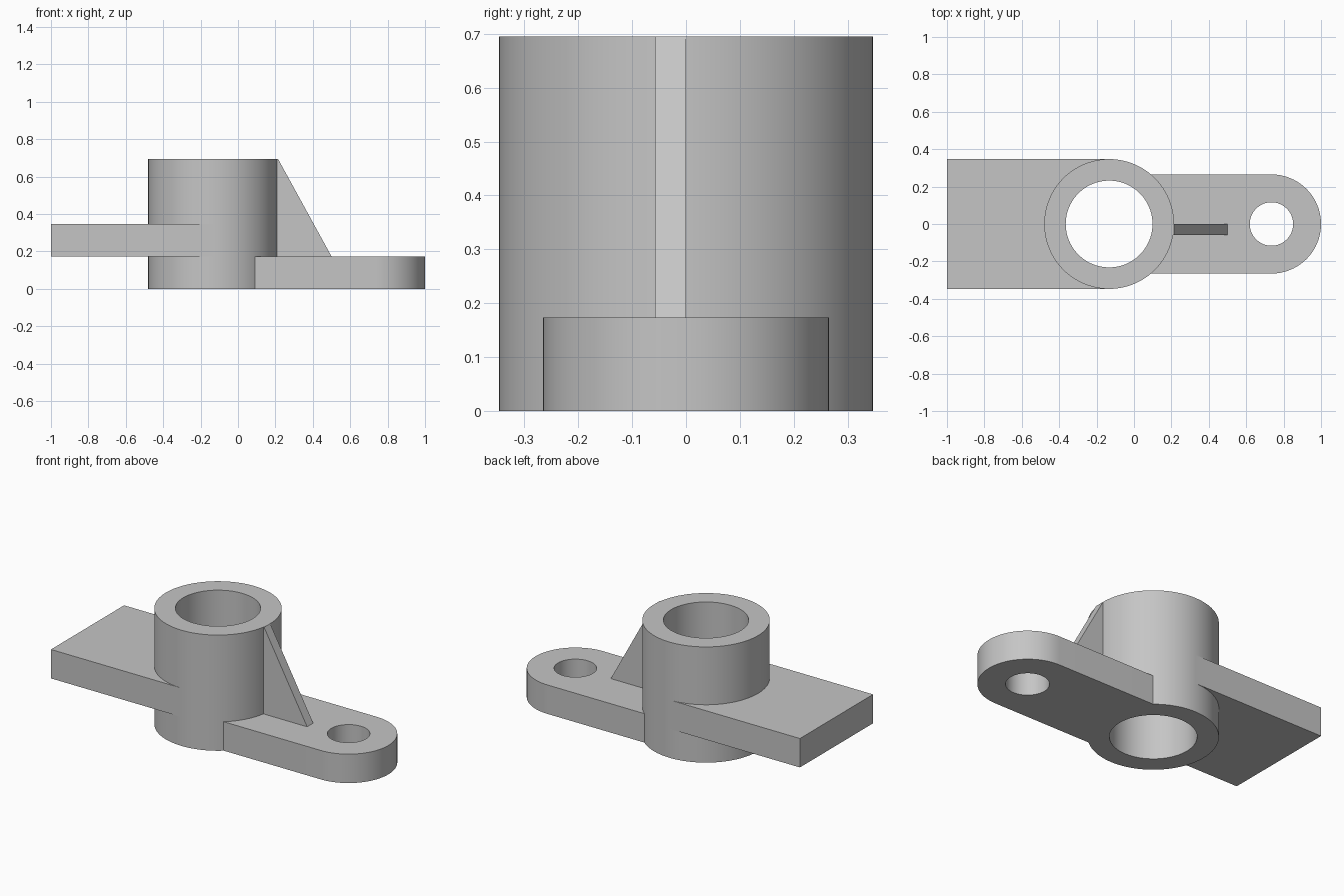
import bpy
import bmesh
from math import cos, sin, pi, radians
from mathutils import Vector

cube = bpy.data.objects.get("Cube")
if cube:
    bpy.data.objects.remove(cube, do_unlink=True)

# Main dimensions
BX, R, BORE, H = -0.133, 0.347, 0.232, 0.695
T = H / 4
LX, LR, LHOLE = 0.735, 0.265, 0.116
SEG = 96

steel = bpy.data.materials.new("plain_grey")
steel.use_nodes = True
grey = (0.56, 0.56, 0.56, 1)
steel.diffuse_color = grey
steel.node_tree.nodes["Principled BSDF"].inputs["Base Color"].default_value = grey


def prism(name, points, offset):
    """Extrude a closed planar outline of 3D points along offset."""
    bm = bmesh.new()
    face = bm.faces.new([bm.verts.new(p) for p in points])
    ext = bmesh.ops.extrude_face_region(bm, geom=[face])
    moved = [v for v in ext["geom"] if isinstance(v, bmesh.types.BMVert)]
    bmesh.ops.translate(bm, verts=moved, vec=Vector(offset))
    bmesh.ops.recalc_face_normals(bm, faces=bm.faces)
    mesh = bpy.data.meshes.new(name)
    bm.to_mesh(mesh)
    bm.free()
    mesh.materials.append(steel)
    obj = bpy.data.objects.new(name, mesh)
    bpy.context.collection.objects.link(obj)
    return obj


def arc(cx, r, start, end, n, z):
    return [(cx + r * cos(start + (end - start) * i / n),
             r * sin(start + (end - start) * i / n), z) for i in range(n + 1)]


def cylinder(name, cx, r, z0, z1):
    return prism(name, arc(cx, r, 0, 2 * pi, SEG, z0)[:-1], (0, 0, z1 - z0))


def select(obj):
    bpy.ops.object.select_all(action="DESELECT")
    obj.select_set(True)
    bpy.context.view_layer.objects.active = obj


def cut(obj, cx, r):
    """Drill a vertical round hole through a part."""
    cutter = cylinder("cutter", cx, r, -0.5, H + 0.5)
    cutter.hide_render = True
    mod = obj.modifiers.new("hole", "BOOLEAN")
    mod.operation, mod.solver, mod.object = "DIFFERENCE", "EXACT", cutter
    select(obj)
    bpy.ops.object.modifier_apply(modifier=mod.name)
    bpy.data.objects.remove(cutter, do_unlink=True)


# Upright barrel with through bore
barrel = cylinder("barrel", BX, R, 0, H)
cut(barrel, BX, BORE)

# Flat plate running tangent into the barrel
plate = prism("side_plate", [(-1, -R, T), (BX, -R, T), (BX, R, T), (-1, R, T)], (0, 0, T))
cut(plate, BX, (R + BORE) / 2)

# Round-ended mounting lug with bolt hole
outline = [(BX, -LR, 0)] + arc(LX, LR, -pi / 2, pi / 2, SEG // 2, 0) + [(BX, LR, 0)]
lug = prism("mounting_lug", outline, (0, 0, T))
cut(lug, BX, R)
cut(lug, LX, LHOLE)

# Triangular rib bracing the barrel against the lug
rib = prism("rib", [(0.16, 0, T), (0.5, 0, T), (BX + R, 0, H), (0.16, 0, H - 0.005)],
            (0, -T / 3, 0))

for part in (barrel, plate, lug, rib):
    select(part)
    bpy.ops.object.shade_smooth_by_angle(angle=radians(30))
